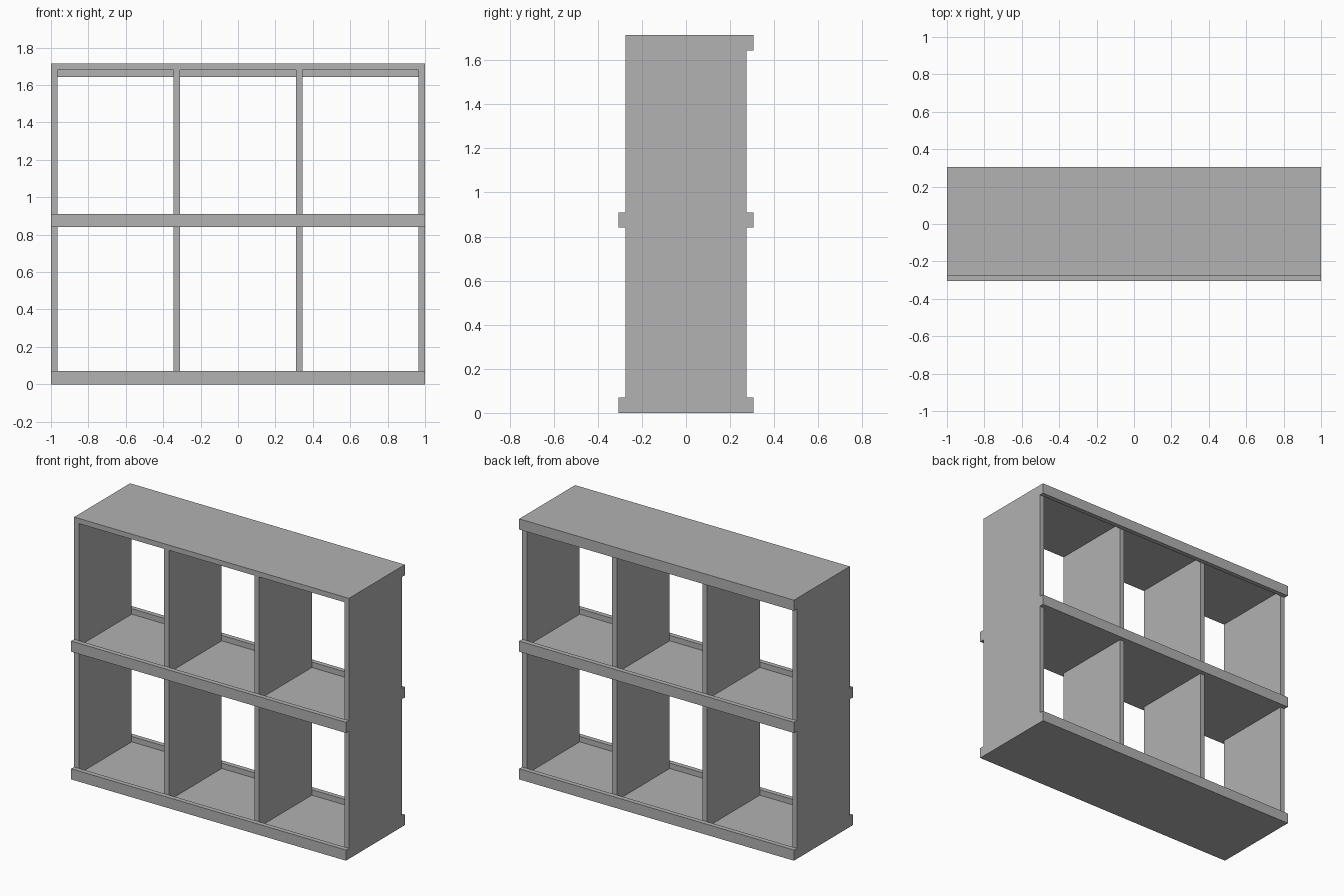
import bpy

if "Cube" in bpy.data.objects:
    bpy.data.objects.remove(bpy.data.objects["Cube"], do_unlink=True)

# Single grey material
GREY = (0.445, 0.445, 0.445, 1)
grey = bpy.data.materials.new("plain grey")
grey.use_nodes = True
grey.diffuse_color = GREY
grey.node_tree.nodes["Principled BSDF"].inputs["Base Color"].default_value = GREY

HEIGHT = 1.714      # full height
BOARD = 0.034       # board thickness
PITCH = 0.84        # distance between shelves
DEPTH = 0.275       # half depth of the carcass
EDGE = 0.306        # half depth including rails
RAIL = 0.07         # rail height


def box(name, low, high):
    """Box between two opposite corners."""
    bpy.ops.mesh.primitive_cube_add(
        size=1, location=[(a + b) / 2 for a, b in zip(low, high)])
    part = bpy.context.object
    part.name = name
    part.scale = [b - a for a, b in zip(low, high)]
    bpy.ops.object.transform_apply(location=False, rotation=False, scale=True)
    part.data.materials.append(grey)


# Side panels
inner = 1 - BOARD
box("left_side", (inner, -DEPTH, 0), (1, DEPTH, HEIGHT))
box("right_side", (-1, -DEPTH, 0), (-inner, DEPTH, HEIGHT))

# Shelves: bottom, middle and top
for i, name in enumerate(("bottom_shelf", "middle_shelf", "top_shelf")):
    z = i * PITCH
    box(name, (-inner, -DEPTH, z), (inner, DEPTH, z + BOARD))

# Upright dividers between shelves
for row, level in enumerate(("lower", "upper")):
    for side, x in (("left", 0.328), ("right", -0.328)):
        box(f"{level}_{side}_divider",
            (x - BOARD / 2, -DEPTH, row * PITCH + BOARD),
            (x + BOARD / 2, DEPTH, (row + 1) * PITCH))

# Edge rails: the top rail is only at the back
for level, z in (("bottom", 0), ("middle", PITCH), ("top", HEIGHT - RAIL)):
    box(f"{level}_back_rail", (-1, DEPTH, z), (1, EDGE, z + RAIL))
    if level != "top":
        box(f"{level}_front_rail", (-1, -EDGE, z), (1, -DEPTH, z + RAIL))
